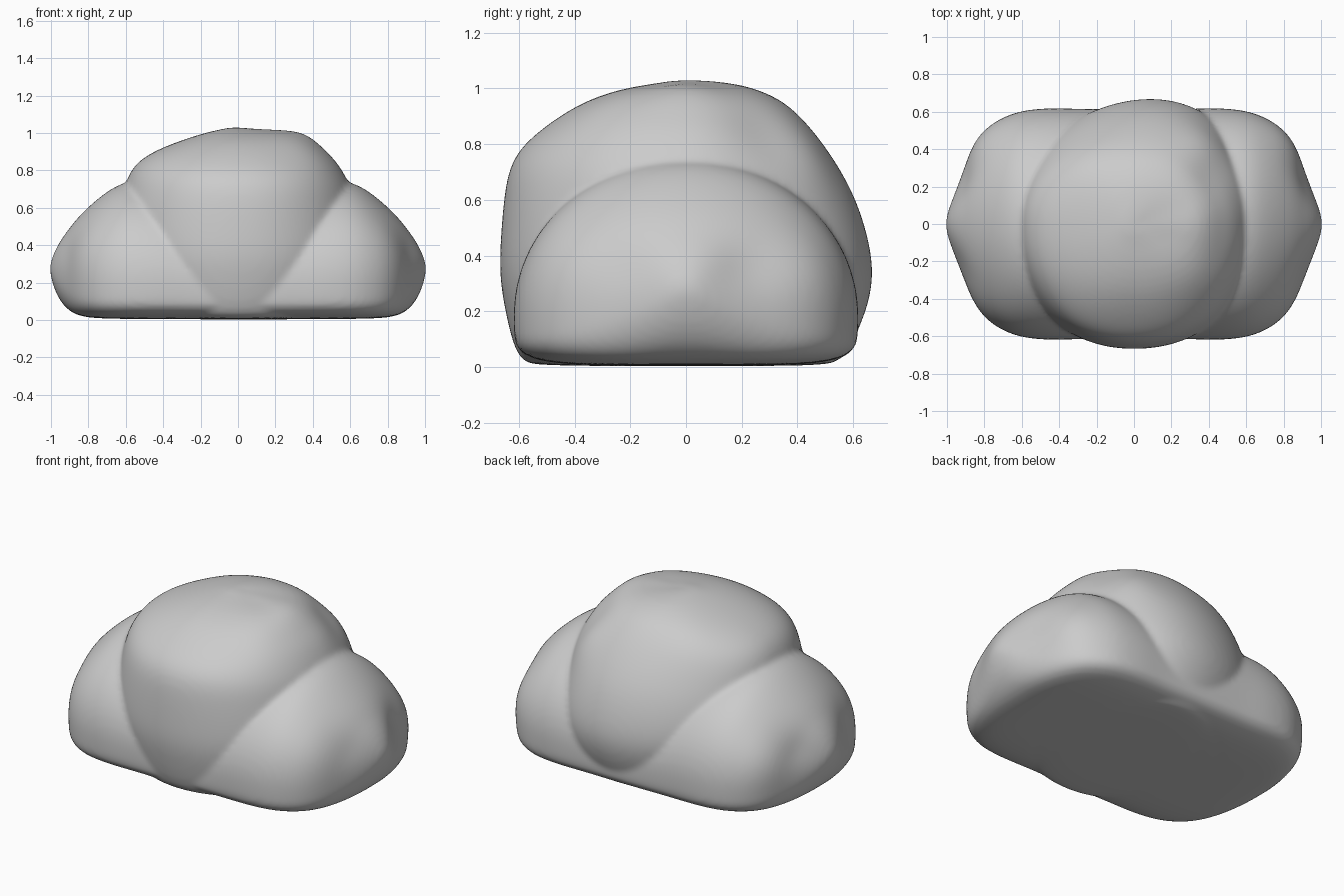
import bpy
import bmesh
from math import cos, sin, pi, exp
from mathutils import Vector

cube = bpy.data.objects.get("Cube")
if cube:
    bpy.data.objects.remove(cube)

SEGMENTS = 56

dough = bpy.data.materials.new("plain grey dough")
dough.use_nodes = True
dough.diffuse_color = (0.6, 0.6, 0.6, 1)
dough.node_tree.nodes["Principled BSDF"].inputs["Base Color"].default_value = (0.6, 0.6, 0.6, 1)


def bow(value, power):
    """Signed power, used for squarer or rounder curves."""
    return (1 if value >= 0 else -1) * abs(value) ** power


def loft(bm, rings, bumps):
    """Skin closed rings, cap both ends, then swell or dent the surface."""
    loops = [[bm.verts.new(p) for p in ring] for ring in rings]
    verts = [v for loop in loops for v in loop]
    faces = []
    for a, b in zip(loops, loops[1:]):
        for i in range(SEGMENTS):
            j = (i + 1) % SEGMENTS
            faces.append(bm.faces.new((a[i], a[j], b[j], b[i])))
    for loop in (loops[0], loops[-1]):
        pole = bm.verts.new(sum((v.co for v in loop), Vector()) / SEGMENTS)
        verts.append(pole)
        for i in range(SEGMENTS):
            faces.append(bm.faces.new((loop[i], loop[(i + 1) % SEGMENTS], pole)))
    bmesh.ops.recalc_face_normals(bm, faces=faces)
    bm.normal_update()
    moves = []
    for v in verts:
        push = sum(amount * exp(-((v.co - Vector(spot)).length / size) ** 2)
                   for spot, size, amount in bumps)
        moves.append(v.normal * push)
    for v, move in zip(verts, moves):
        v.co += move
        v.co.z = max(v.co.z, 0)


def roll_ring(x, half, low, top, corner):
    """Upright slice: domed top and flat underside; squarer slices are widest lower down."""
    mid = low + (top - low) * (0.25 + 0.23 * (corner - 0.4))
    ring = []
    for i in range(SEGMENTS):
        a = 2 * pi * i / SEGMENTS
        if sin(a) >= 0:
            ring.append((x, half * cos(a), mid + (top - mid) * sin(a)))
        else:
            ring.append((x, half * bow(cos(a), corner), mid + (mid - low) * bow(sin(a), corner)))
    return ring


def dome_ring(z, left, right, front, back):
    """Level slice with a separate reach each way, its back skewed to the left."""
    ring = []
    for i in range(SEGMENTS):
        a = 2 * pi * i / SEGMENTS
        c, s = cos(a), sin(a)
        if s > 0:
            ring.append((c * (right if c > 0 else left) + 0.13 * back * s ** 3, s * back, z))
        else:
            ring.append((bow(c, 0.95) * (right if c > 0 else left), bow(s, 0.95) * front, z))
    return ring


bm = bmesh.new()

# Long lower roll with a tapering nub at each end: x, half width, low, top, corner
half_roll = [
    (0.1, 0.615, 0.005, 0.68, 0.4), (0.3, 0.615, 0.005, 0.72, 0.4),
    (0.45, 0.622, 0.005, 0.75, 0.4), (0.6, 0.608, 0.006, 0.745, 0.4),
    (0.7, 0.57, 0.008, 0.69, 0.42), (0.79, 0.51, 0.012, 0.615, 0.48),
    (0.86, 0.415, 0.025, 0.545, 0.58), (0.91, 0.29, 0.055, 0.48, 0.72),
    (0.95, 0.19, 0.1, 0.425, 0.88), (0.985, 0.1, 0.17, 0.36, 1), (1.004, 0.035, 0.25, 0.3, 1),
]
stations = [(-s[0], *s[1:]) for s in reversed(half_roll)] + half_roll
roll_bumps = []
for side in (-1, 1):
    roll_bumps += [((side * 0.88, 0.22, 0.35), 0.11, -0.022),
                   ((side * 0.87, -0.25, 0.37), 0.1, -0.01),
                   ((side * 0.8, 0.42, 0.32), 0.15, 0.02),
                   ((side * 0.75, -0.42, 0.38), 0.17, 0.015)]
loft(bm, [roll_ring(*s) for s in stations], roll_bumps)

# Broad middle fold wrapped over the roll: z, left, right, front, back
dome = [
    (0.004, 0.42, 0.48, 0.54, 0.5), (0.02, 0.5, 0.56, 0.59, 0.55),
    (0.08, 0.56, 0.6, 0.622, 0.595), (0.2, 0.62, 0.66, 0.65, 0.65),
    (0.33, 0.66, 0.68, 0.672, 0.678), (0.47, 0.66, 0.665, 0.666, 0.655),
    (0.6, 0.635, 0.635, 0.655, 0.612), (0.7, 0.61, 0.61, 0.64, 0.56),
    (0.78, 0.585, 0.57, 0.602, 0.508), (0.85, 0.535, 0.525, 0.525, 0.455),
    (0.91, 0.435, 0.465, 0.44, 0.4), (0.96, 0.305, 0.41, 0.35, 0.34),
    (1.0, 0.18, 0.33, 0.23, 0.25), (1.02, 0.09, 0.2, 0.1, 0.16),
    (1.03, 0.04, 0.06, 0.04, 0.06),
]
dome_bumps = [((0.42, 0.27, 0.85), 0.13, -0.018), ((0.36, 0.42, 0.75), 0.12, 0.018),
              ((0.14, 0.0, 1.02), 0.09, -0.015), ((0.28, 0.0, 1.0), 0.09, 0.015),
              ((-0.25, 0.3, 0.88), 0.15, 0.01), ((0.35, -0.3, 0.9), 0.14, 0.01)]
loft(bm, [dome_ring(*d) for d in dome], dome_bumps)

mesh = bpy.data.meshes.new("bread_roll")
bm.to_mesh(mesh)
bm.free()
mesh.materials.append(dough)
bread = bpy.data.objects.new("bread_roll", mesh)
bpy.context.collection.objects.link(bread)

# Round the lofts, fuse them into one skin and soften the seams
subsurf = bread.modifiers.new("round", "SUBSURF")
subsurf.levels = subsurf.render_levels = 2
fuse = bread.modifiers.new("fuse", "REMESH")
fuse.mode = "VOXEL"
fuse.voxel_size = 0.016
fuse.use_smooth_shade = True
soften = bread.modifiers.new("soften", "SMOOTH")
soften.factor = 0.5
soften.iterations = 5
